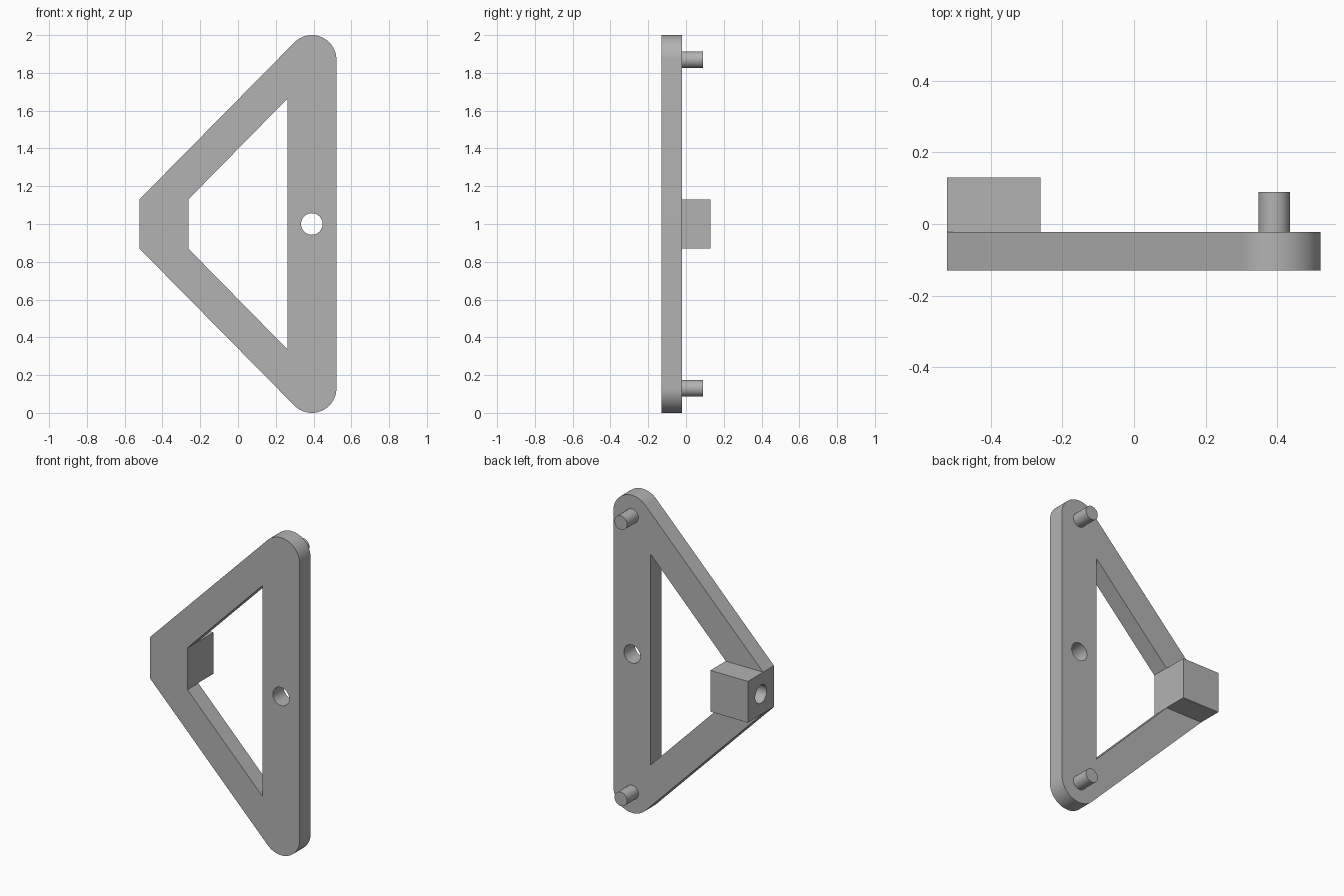
import bpy, bmesh, math
from mathutils import Matrix

cube = bpy.data.objects.get("Cube")
if cube:
    bpy.data.objects.remove(cube, do_unlink=True)

FRONT, BACK = -0.13, -0.022      # plate faces
R = 0.13                         # rounded end radius
BAR_X = 0.391                    # centre line of the long bar
EDGE = 0.522                     # half width

grey = bpy.data.materials.new("plain_grey")
grey.use_nodes = True
COLOUR = (0.45, 0.45, 0.45, 1)
grey.diffuse_color = COLOUR
grey.node_tree.nodes["Principled BSDF"].inputs["Base Color"].default_value = COLOUR


def make(name, bm):
    bmesh.ops.recalc_face_normals(bm, faces=bm.faces)
    mesh = bpy.data.meshes.new(name)
    bm.to_mesh(mesh)
    bm.free()
    obj = bpy.data.objects.new(name, mesh)
    mesh.materials.append(grey)
    bpy.context.collection.objects.link(obj)
    return obj


def prism(name, outline, y0, y1):
    """Extrude an (x, z) outline from y0 to y1."""
    bm = bmesh.new()
    face = bm.faces.new([bm.verts.new((x, y0, z)) for x, z in outline])
    ext = bmesh.ops.extrude_face_region(bm, geom=[face])
    moved = [v for v in ext["geom"] if isinstance(v, bmesh.types.BMVert)]
    bmesh.ops.translate(bm, verts=moved, vec=(0, y1 - y0, 0))
    return make(name, bm)


def rod(name, centre, radius, length, axis):
    bm = bmesh.new()
    turn = Matrix.Rotation(math.pi / 2, 4, "X" if axis == "y" else "Y")
    bmesh.ops.create_cone(bm, cap_ends=True, segments=48, radius1=radius, radius2=radius,
                          depth=length, matrix=Matrix.Translation(centre) @ turn)
    return make(name, bm)


def combine(target, tool, operation):
    mod = target.modifiers.new(tool.name, "BOOLEAN")
    mod.operation, mod.object, mod.solver = operation, tool, "EXACT"
    bpy.context.view_layer.objects.active = target
    bpy.ops.object.modifier_apply(modifier=mod.name)
    bpy.data.objects.remove(tool, do_unlink=True)


def smooth(obj):
    bpy.ops.object.select_all(action="DESELECT")
    obj.select_set(True)
    bpy.context.view_layer.objects.active = obj
    bpy.ops.object.shade_smooth_by_angle(angle=math.radians(30))


# Frame outline: rounded ends joined by tangents to a blunt corner
STEPS = 24
upper = []
for i in range(STEPS + 1):
    a = math.radians(135.4) * i / STEPS
    upper.append((BAR_X + R * math.cos(a), 2 - R + R * math.sin(a)))
upper.append((-EDGE, 1 + R))
lower = [(x, 2 - z) for x, z in reversed(upper)]
frame = prism("triangular_frame", upper + lower, FRONT, BACK)

# Four-sided opening through the frame
inner = [(0.261, 1.663), (-0.261, 1.132)]
opening = prism("opening", inner + [(x, 2 - z) for x, z in reversed(inner)], -0.3, 0.3)
combine(frame, opening, "DIFFERENCE")

# Round hole through the middle of the long bar
combine(frame, rod("bar_hole", (BAR_X, 0, 1), 0.057, 1, "y"), "DIFFERENCE")

# Corner block, with a blind hole bored from its outer side
block = prism("corner_block", [(-EDGE, 1 - R), (-0.261, 1 - R), (-0.261, 1 + R), (-EDGE, 1 + R)],
              BACK, -FRONT)
combine(frame, block, "UNION")
combine(frame, rod("block_bore", (-EDGE, 0, 1), 0.057, 0.4, "x"), "DIFFERENCE")
smooth(frame)

# Locating pins on the back of both ends
for name, z in (("upper_pin", 2 - R), ("lower_pin", R)):
    smooth(rod(name, (BAR_X, 0.03, z), 0.044, 0.12, "y"))
